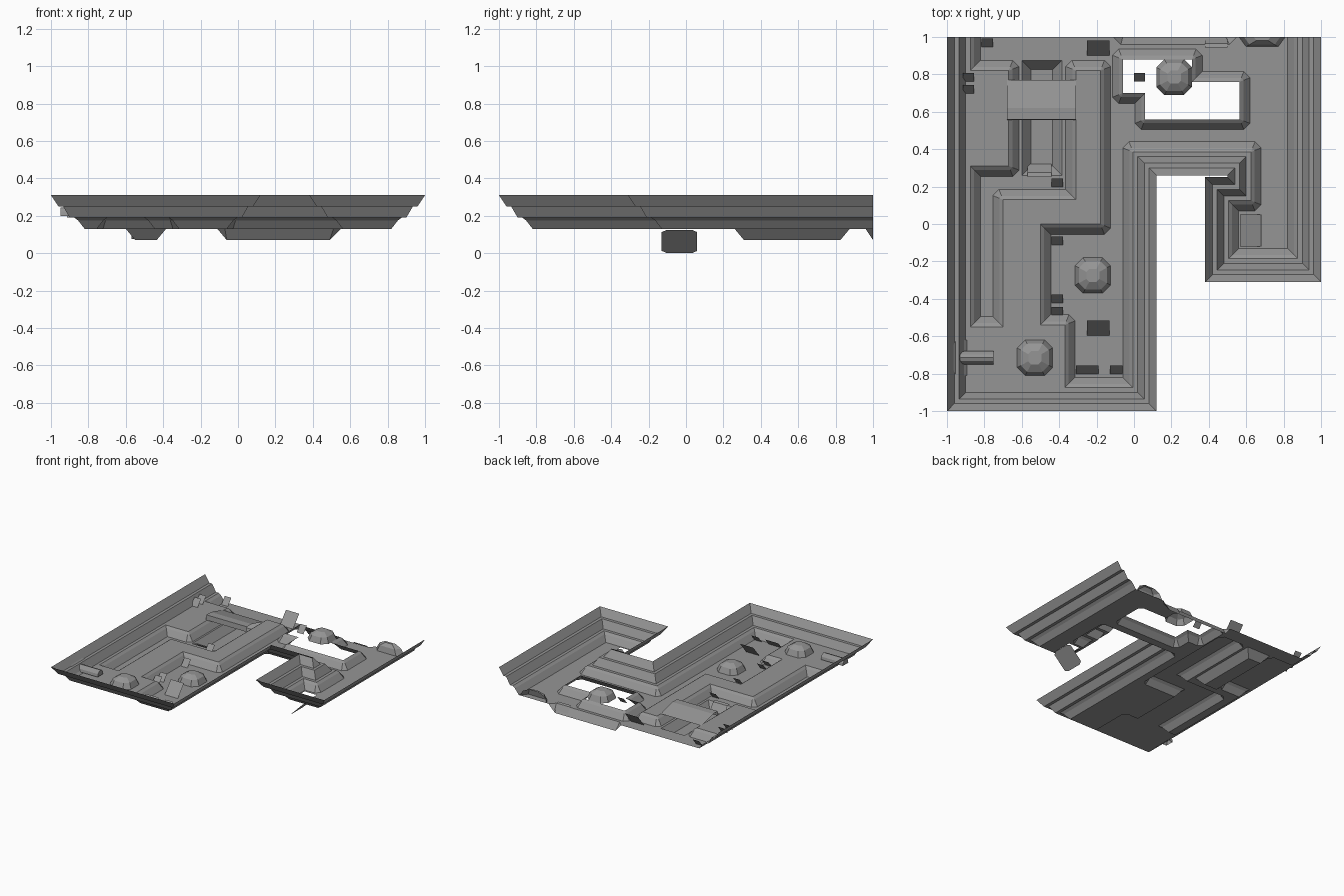
import bpy, bmesh, math
from mathutils import Vector
from mathutils.geometry import tessellate_polygon

if "Cube" in bpy.data.objects:
    bpy.data.objects.remove(bpy.data.objects["Cube"])

grey = bpy.data.materials.new("stone_grey")
grey.diffuse_color = (0.3, 0.3, 0.3, 1)
grey.use_nodes = True
grey.node_tree.nodes["Principled BSDF"].inputs["Base Color"].default_value = grey.diffuse_color


def make(name, faces):
    """Object from a list of faces, each a list of points, all facing up."""
    bm = bmesh.new()
    for f in faces:
        bm.faces.new([bm.verts.new(p) for p in f])
    bmesh.ops.remove_doubles(bm, verts=bm.verts, dist=0.0005)
    bm.normal_update()
    for f in bm.faces:
        if f.normal.z < 0:
            f.normal_flip()
    me = bpy.data.meshes.new(name)
    bm.to_mesh(me)
    bm.free()
    me.materials.append(grey)
    ob = bpy.data.objects.new(name, me)
    bpy.context.collection.objects.link(ob)
    return ob


def offset(path, d, closed=False, cut=1.0):
    """Shift a path to its left; right turns get two points (cut < 1 bevels them)."""
    pts = [Vector(p) for p in path]
    n, out = len(pts), []
    for i, p in enumerate(pts):
        a = (p - pts[i - 1]).normalized() if closed or i else None
        b = (pts[(i + 1) % n] - p).normalized() if closed or i < n - 1 else None
        na = Vector((-a.y, a.x)) if a else None
        nb = Vector((-b.y, b.x)) if b else None
        if a is None or b is None:
            out.append(p + (nb if a is None else na) * d)
        elif a.x * b.y - a.y * b.x < 0:
            out += [p + na * d + a * d * cut, p + nb * d - b * d * cut]
        else:
            out.append(p + (na + nb) * d / (1 + na.dot(nb)))
    return out


def bands(path, profile, closed=False, cut=1.0):
    """Slope strips along a path; profile holds (offset, height)."""
    rows = [[(p.x, p.y, z) for p in offset(path, d, closed, cut)] for d, z in profile]
    faces = []
    for lo, hi in zip(rows, rows[1:]):
        n = len(lo)
        for i in range(n if closed else n - 1):
            j = (i + 1) % n
            quad = []
            for q in (lo[i], lo[j], hi[j], hi[i]):
                if all((Vector(q) - Vector(o)).length > 0.0005 for o in quad):
                    quad.append(q)
            if len(quad) > 2:
                faces.append(quad)
    return faces


def flat(z, *loops):
    """Level area with optional holes."""
    loops = [[Vector((p[0], p[1], z)) for p in l] for l in loops]
    allp = [p for l in loops for p in l]
    return [[allp[i] for i in t] for t in tessellate_polygon(loops)]


def rect(x0, x1, y0, y1):
    return [(x0, y0), (x1, y0), (x1, y1), (x0, y1)]


def extrude_x(x0, x1, prof, caps=True):
    faces = [[(x0, *a), (x1, *a), (x1, *b), (x0, *b)] for a, b in zip(prof, prof[1:])]
    if caps:
        faces += [[(x, *p) for p in prof] for x in (x0, x1)]
    return faces


# stepped outer walls
rim = [(-1, 1), (-1, -1), (.12, -1), (.12, .26), (.5, .26), (.5, .25),
       (.38, .25), (.38, -.31), (1, -.31), (1, 1)]
make("outer_walls", bands(rim, [(0, .31), (.04, .25), (.065, .25), (.1, .19), (.125, .19)]))

# lowest step, running round the plateaus and the walls
north = [(-.875, .82), (-.67, .82), (-.67, .31), (-.875, .31)]
lane = [(-.875, -.55), (-.7, -.55), (-.7, .13), (-.31, .13), (-.31, .82)]
east = [(-.18, .82), (-.18, 0), (-.5, 0), (-.5, -.54), (-.37, -.54), (-.37, -.875)]
walls = [(-.005, -.875), (-.005, .385), (.625, .385), (.625, .125),
         (.505, .125), (.505, -.185), (.875, -.185), (.875, 1)]
step = [(-.875, 1)] + north + lane + east + walls
make("plateau_slopes", bands(step, [(0, .19), (.02, .175), (.055, .13)], cut=.4))
make("north_plateau", flat(.19, north))
make("south_plateau", flat(.19, lane + east + [(-.875, -.875)]))

# open-topped hill
hill = [(-.06, .88), (.31, .88), (.31, .76), (.565, .76), (.565, .56),
        (.06, .56), (.06, .7), (-.06, .7)]
hill_base = offset(hill, .055, True, .4)
make("hill_slopes", bands(hill, [(0, .19), (.02, .175), (.055, .13)], True, .4))

# sunken channel
pit = rect(-.6, -.385, .26, .875)
make("channel_slopes", bands(pit, [(0, .13), (.05, .07)], True))
make("channel_bed", flat(.07, offset(pit, .05, True)))

# floor, open at the hill, the channel and the hatch, sinking at the back
back = [(.55, 1), (.51, .96), (-.07, .96), (-.11, 1)]
make("floor", flat(.13, offset(step, .055, False, .4) + back,
                   hill_base, pit, rect(.57, .68, -.12, .05)))
make("back_slope", [
    [(-.07, .96, .13), (.51, .96, .13), (.49, 1, .07), (-.06, 1, .07)],
    [(-.11, 1, .13), (-.07, .96, .13), (-.06, 1, .07)],
    [(.51, .96, .13), (.55, 1, .13), (.49, 1, .07)]])


# rounded mounds
def mound(name, x, y, z, half=False):
    rings = []
    for r, h in ((.095, 0), (.075, .045), (.035, .07)):
        c = r * .55
        ring = [(r, c), (c, r), (-c, r), (-r, c), (-r, -c), (-c, -r), (c, -r), (r, -c)]
        if half:
            ring = [(-r * 1.3, 0), (-r * .9, -r * .55), (r * .9, -r * .55), (r * 1.3, 0)]
        rings.append([(x + a, y + b, z + h) for a, b in ring])
    n = len(rings[0])
    faces = [rings[2]]
    for lo, hi in zip(rings, rings[1:]):
        for i in range(n - 1 if half else n):
            j = (i + 1) % n
            faces.append([lo[i], lo[j], hi[j], hi[i]])
    make(name, faces)


mound("hill_mound", .215, .785, .19)
mound("floor_mound", -.22, -.275, .13)
mound("plateau_mound", -.53, -.715, .19)
mound("back_mound", .685, 1, .13, True)

# bridge over the channel
make("bridge", extrude_x(-.68, -.31, [(.77, .19), (.62, .23), (.56, .23), (.555, .19)], False))

# round-topped log by the left wall
arc = [(-.715 + .036 * math.cos(a * math.pi / 6), .2 + .045 * math.sin(a * math.pi / 6))
       for a in range(7)]
make("log", extrude_x(-.95, -.75, arc))

# leaning panels: x, y, base height, width, depth
panels = [(-.785, .97, .13, .06, .045), (-.885, .785, .19, .06, .045),
          (-.885, .72, .19, .06, .045), (-.19, .94, .13, .12, .08),
          (.03, .785, .19, .06, .045), (-.41, .22, .13, .06, .045),
          (-.41, -.09, .13, .06, .045), (-.41, -.4, .13, .06, .045),
          (-.41, -.465, .13, .06, .045), (-.19, -.555, .13, .12, .08),
          (-.25, -.78, .13, .12, .045), (-.095, -.78, .13, .065, .045)]
for i, (x, y, z, w, d) in enumerate(panels):
    make(f"leaning_panel_{i + 1}",
         extrude_x(x - w / 2, x + w / 2, [(y - d / 2, z), (y + d / 2, z + d * 1.2)], False))

# ramps into the channel and the back slope
make("channel_ramp", extrude_x(-.57, -.44, [(.25, .14), (.275, .135), (.32, .075)], False))
make("back_ramp", extrude_x(.38, .5, [(.945, .14), (.965, .135), (.99, .09)], False))


# tilted hatches with clipped corners
def hatch(name, x0, z0, x1, z1, y0, y1):
    ring = [(0, .15), (.1, 0), (.9, 0), (1, .15), (1, .85), (.9, 1), (.1, 1), (0, .85)]
    make(name, [[(x0 + (x1 - x0) * u, y0 + (y1 - y0) * v, z0 + (z1 - z0) * u)
                 for u, v in ring]])


hatch("right_hatch", .56, 0, .685, .125, -.13, .06)
hatch("left_hatch", -.965, .26, -.84, .14, -.81, -.62)
